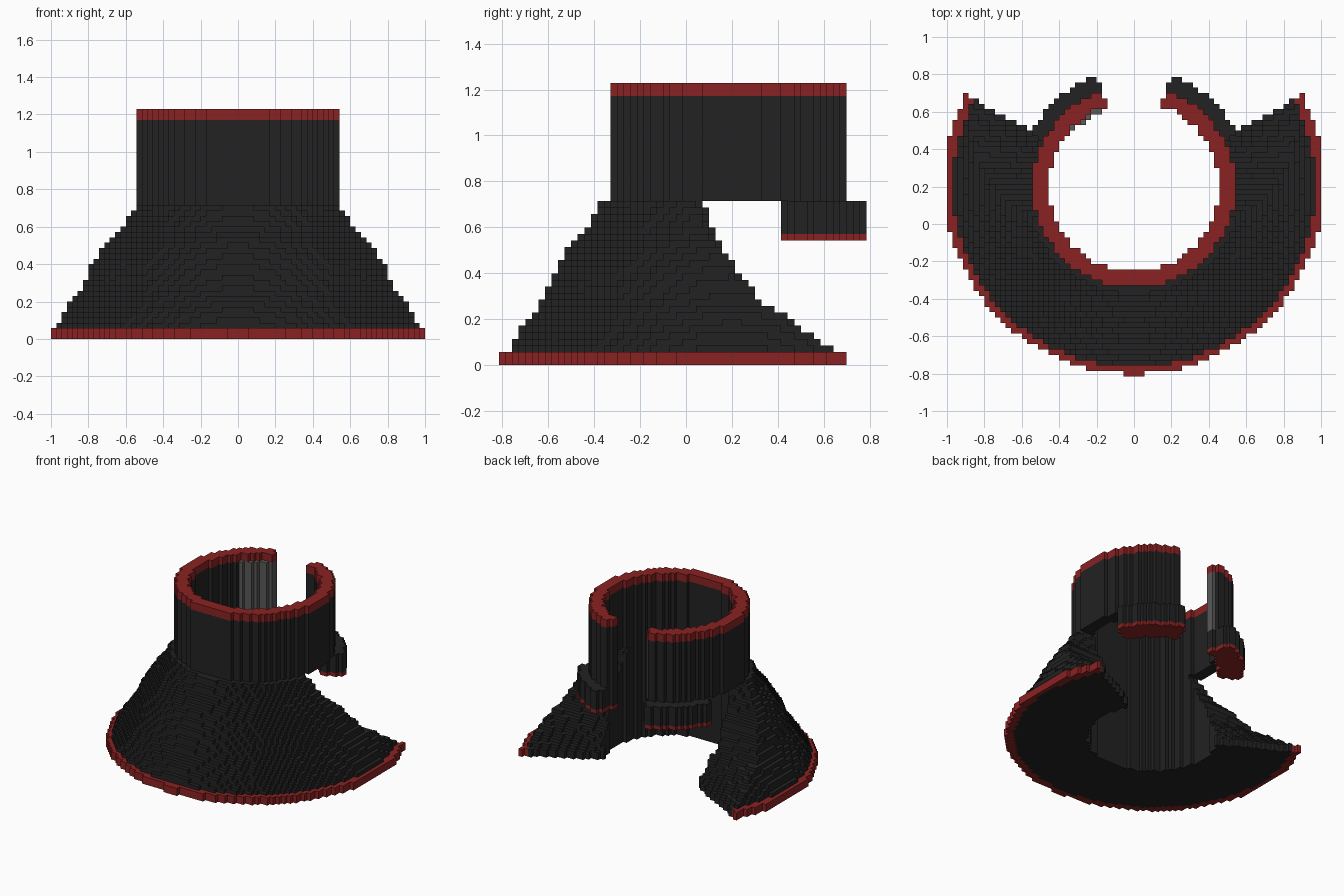
import bpy, bmesh, math

if "Cube" in bpy.data.objects:
    bpy.data.objects.remove(bpy.data.objects["Cube"])

S = 2 / 70                 # edge of one block
NX, NY, NZ = 70, 57, 43    # blocks along each axis


def material(name, rgb):
    m = bpy.data.materials.new(name)
    m.diffuse_color = (*rgb, 1)
    m.use_nodes = True
    m.node_tree.nodes["Principled BSDF"].inputs["Base Color"].default_value = m.diffuse_color
    return m


BLACK = material("black cloth", (0.016, 0.016, 0.017))
RED = material("dark red trim", (0.26, 0.016, 0.016))
GREY = material("grey lining", (0.10, 0.10, 0.10))

PARTS = {
    "cape_skirt": BLACK, "hem_trim": RED,
    "collar": BLACK, "collar_trim": RED, "collar_lining": GREY,
    "back_flaps": BLACK, "flap_trim": RED,
}

# Skirt radius and angle of the open back edge (degrees), by height
RADIUS = [(0.05, .98), (.14, .935), (.29, .825), (.37, .795), (.51, .715), (.6, .635), (.715, .575)]
EDGE = [(0.05, 28), (.2, 17), (.28, 9), (.4, 3), (.5, -4), (.6, -11), (.715, -16)]
HOLE, COLLAR, FLAP = .455, .541, .622
GAP = 71.5


def lerp(table, v):
    for (a, p), (b, q) in zip(table, table[1:]):
        if v <= b:
            return p + (q - p) * max(0, v - a) / (b - a)
    return table[-1][1]


def part_at(i, j, k):
    """Name of the part filling a block, or None."""
    x, y, z = (i - 34.5) * S, (j - 28) * S, (k + .5) * S
    r = math.hypot(x, y - .2)
    ang = math.degrees(math.atan2(y - .2, abs(x)))
    # collar ring with the gap at the back
    if k >= 25:
        if ang > GAP or r > COLLAR:
            return None
        if x < 0 and ang > 40 and k < 41 and .437 <= r < .49:
            return "collar_lining"
        if r < HOLE:
            return None
        return "collar_trim" if k >= 41 else "collar"
    if r < HOLE:
        return None
    # flaps hanging under the collar at the back
    if 19 <= k and 27 <= ang <= GAP and r <= FLAP:
        return "flap_trim" if k == 19 else "back_flaps"
    # hem and flaring skirt
    if k < 2:
        rb = math.hypot(x, y - .215)
        if ang > 28.5 or rb > 1.016:
            return None
        return "hem_trim" if rb > .965 else "cape_skirt"
    if ang <= lerp(EDGE, z) and math.hypot(x, y - .205) <= lerp(RADIUS, z):
        return "cape_skirt"
    return None


cells = {}
for i in range(NX):
    for j in range(NY):
        for k in range(NZ):
            p = part_at(i, j, k)
            if p:
                cells[i, j, k] = p


def build(name, mat):
    """Skin the blocks of one part, leaving out hidden faces."""
    bm = bmesh.new()
    verts = {}

    def vert(c):
        if c not in verts:
            verts[c] = bm.verts.new(((c[0] - NX / 2) * S, (c[1] - NY / 2) * S, c[2] * S))
        return verts[c]

    for cell, part in cells.items():
        if part != name:
            continue
        for axis in range(3):
            for side in (0, 1):
                n = list(cell)
                n[axis] += 2 * side - 1
                if tuple(n) in cells:
                    continue
                u, v = (axis + 1) % 3, (axis + 2) % 3
                corners = []
                for du, dv in ((0, 0), (1, 0), (1, 1), (0, 1)):
                    c = list(cell)
                    c[axis] += side
                    c[u] += du
                    c[v] += dv
                    corners.append(vert(tuple(c)))
                bm.faces.new(corners if side else corners[::-1])
    mesh = bpy.data.meshes.new(name)
    bm.to_mesh(mesh)
    bm.free()
    mesh.materials.append(mat)
    bpy.context.collection.objects.link(bpy.data.objects.new(name, mesh))


for part_name, part_mat in PARTS.items():
    build(part_name, part_mat)
